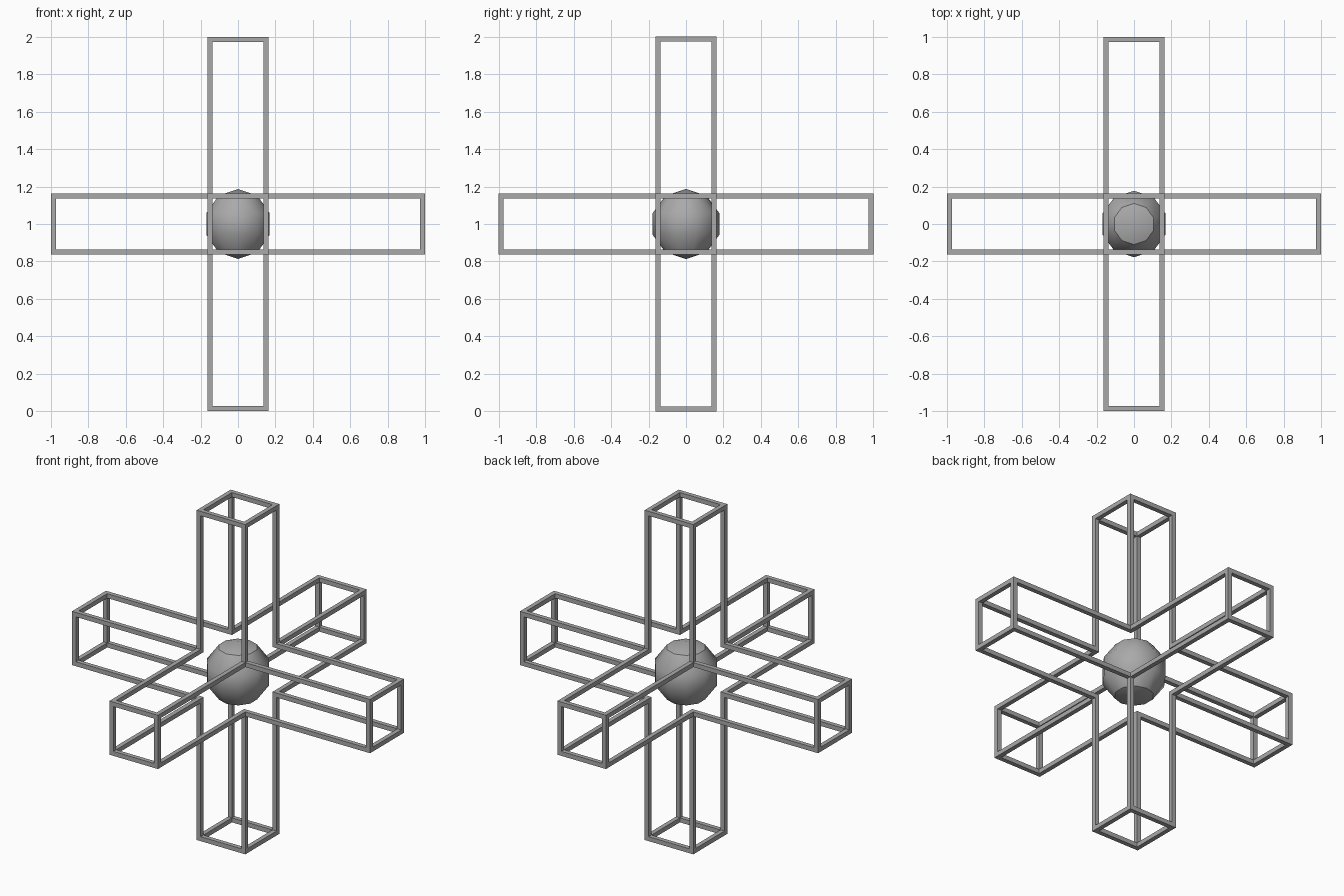
import bpy, math
from itertools import product
from mathutils import Vector

if "Cube" in bpy.data.objects:
    bpy.data.objects.remove(bpy.data.objects["Cube"], do_unlink=True)

HALF = 0.163      # half width of an arm
BAR = 0.027       # bar thickness
MID = HALF - BAR / 2
INNER = HALF - BAR
CENTRE = Vector((0, 0, 1))


def make_material(name, value):
    mat = bpy.data.materials.new(name)
    mat.use_nodes = True
    colour = (value, value, value, 1)
    mat.diffuse_color = colour
    mat.node_tree.nodes["Principled BSDF"].inputs["Base Color"].default_value = colour
    return mat


grey = make_material("grey", 0.4)


def bar(name, centre, size):
    bpy.ops.mesh.primitive_cube_add(size=1, location=CENTRE + Vector(centre))
    obj = bpy.context.object
    obj.name = name
    obj.scale = size
    bpy.ops.object.transform_apply(location=False, rotation=False, scale=True)
    obj.data.materials.append(grey)


# Corner joints where three arms meet
for signs in product((-1, 1), repeat=3):
    bar("corner_joint", [s * MID for s in signs], [BAR] * 3)

# Six open arms: four long bars and a square end frame each
arm_names = ("side_arm", "depth_arm", "upright_arm")
for axis, side in product(range(3), (-1, 1)):
    u, v = (axis + 1) % 3, (axis + 2) % 3
    for a, b in product((-1, 1), repeat=2):
        centre, size = [0] * 3, [BAR] * 3
        centre[axis] = side * (HALF + 1) / 2
        centre[u], centre[v] = a * MID, b * MID
        size[axis] = 1 - HALF
        bar(arm_names[axis] + "_bar", centre, size)
    for across, along in ((u, v), (v, u)):
        for s in (-1, 1):
            centre, size = [0] * 3, [BAR] * 3
            centre[axis] = side * (1 - BAR / 2)
            centre[across] = s * MID
            size[along] = 2 * INNER
            bar(arm_names[axis] + "_end_bar", centre, size)

# Low-poly ball floating in the hub
bpy.ops.mesh.primitive_uv_sphere_add(segments=10, ring_count=5, radius=0.187, location=CENTRE)
ball = bpy.context.object
ball.name = "centre_ball"
ball.data.materials.append(grey)
bpy.ops.object.shade_smooth_by_angle(angle=math.radians(35))
